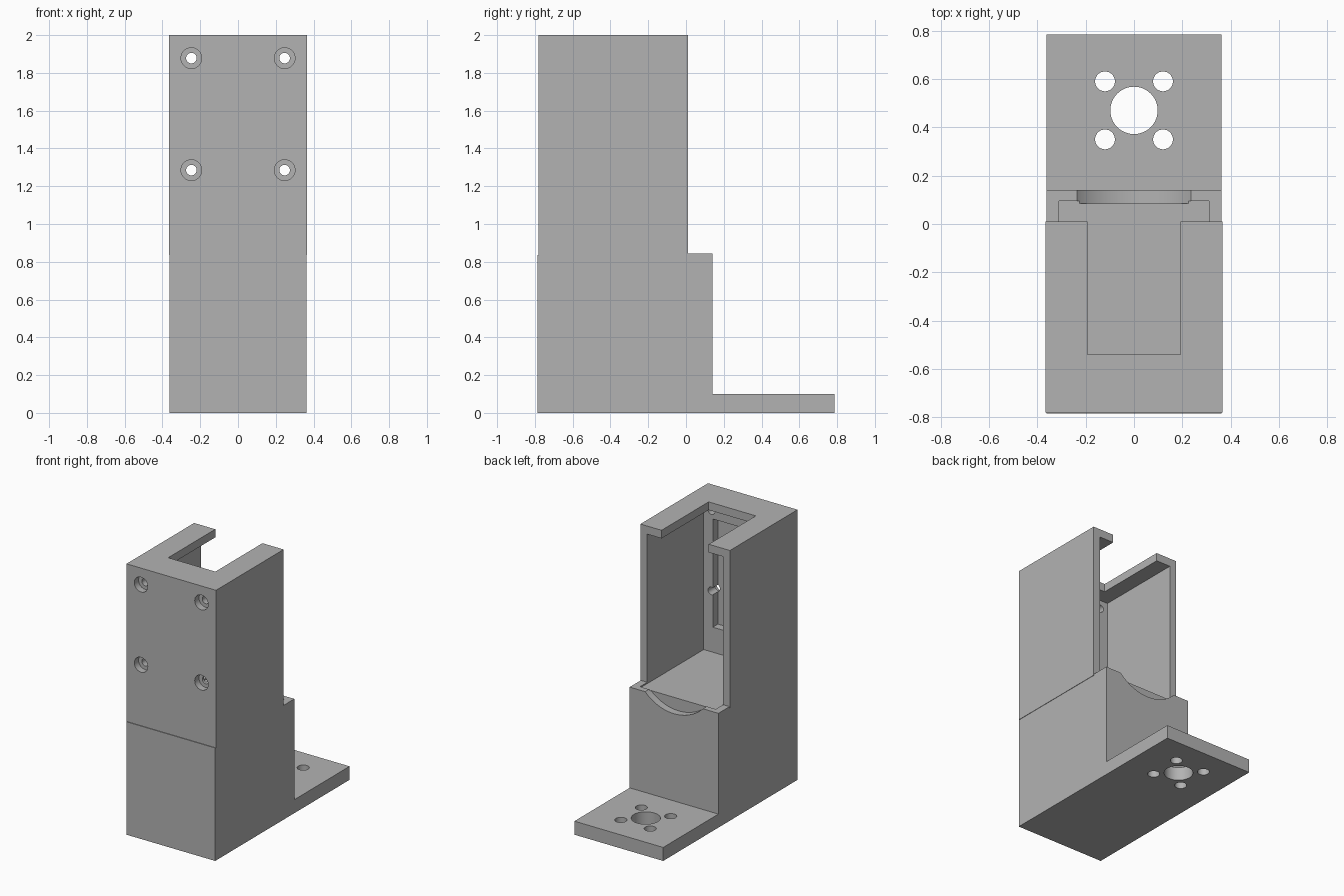
import bpy, bmesh
from mathutils import Matrix

cube = bpy.data.objects.get("Cube")
if cube:
    bpy.data.objects.remove(cube, do_unlink=True)

grey = bpy.data.materials.new("plain grey")
grey.use_nodes = True
grey.diffuse_color = (0.45, 0.45, 0.45, 1)
grey.node_tree.nodes["Principled BSDF"].inputs["Base Color"].default_value = (0.45, 0.45, 0.45, 1)


def make(name, bm):
    bmesh.ops.recalc_face_normals(bm, faces=bm.faces)
    mesh = bpy.data.meshes.new(name)
    bm.to_mesh(mesh)
    bm.free()
    mesh.materials.append(grey)
    ob = bpy.data.objects.new(name, mesh)
    bpy.context.collection.objects.link(ob)
    return ob


def box(name, x, y, z):
    bm = bmesh.new()
    bmesh.ops.create_cube(bm, size=1)
    for v in bm.verts:
        v.co = [r[0] if c < 0 else r[1] for c, r in zip(v.co, (x, y, z))]
    return make(name, bm)


def cylinder(name, centre, radius, length, along_y=False, sides=48):
    bm = bmesh.new()
    turn = Matrix.Rotation(1.5707963, 4, 'X') if along_y else Matrix()
    bmesh.ops.create_cone(bm, cap_ends=True, segments=sides, radius1=radius, radius2=radius,
                          depth=length, matrix=Matrix.Translation(centre) @ turn)
    return make(name, bm)


def side_profile(name, half_width, points):
    bm = bmesh.new()
    face = bm.faces.new([bm.verts.new((-half_width, y, z)) for y, z in points])
    new = bmesh.ops.extrude_face_region(bm, geom=[face])["geom"]
    bmesh.ops.translate(bm, vec=(2 * half_width, 0, 0),
                        verts=[g for g in new if isinstance(g, bmesh.types.BMVert)])
    return make(name, bm)


def carve(target, cutters):
    bpy.context.view_layer.objects.active = target
    for cutter in cutters:
        mod = target.modifiers.new("cut", 'BOOLEAN')
        mod.operation, mod.solver, mod.object = 'DIFFERENCE', 'EXACT', cutter
        bpy.ops.object.modifier_apply(modifier=mod.name)
        bpy.data.objects.remove(cutter, do_unlink=True)
    bpy.ops.object.select_all(action='DESELECT')
    target.select_set(True)
    bpy.ops.object.shade_smooth_by_angle(angle=0.5)


SEAM, BACK = 0.835, 0.01

# Lower block with its mounting foot
lower = side_profile("lower_block", 0.363, [
    (-0.785, 0), (0.785, 0), (0.785, 0.1), (0.14, 0.1),
    (0.14, 0.845), (BACK, 0.845), (BACK, SEAM), (-0.785, SEAM)])
cuts = [box("floor_recess", (-0.31, 0.31), (-0.1, 0.095), (SEAM, 1)),
        cylinder("curved_notch", (0, 0.185, 1.075), 0.33, 0.2, True, 96),
        cylinder("centre_bore", (0, 0.47, 0.05), 0.098, 0.3)]
for x in (-0.12, 0.12):
    for y in (0.35, 0.59):
        cuts.append(cylinder("foot_hole", (x, y, 0.05), 0.041, 0.3))
carve(lower, cuts)

# Upper housing, open at the back, with a slotted top
upper = box("upper_housing", (-0.366, 0.366), (-0.78, BACK), (SEAM, 2))
cuts = [box("cavity", (-0.31, 0.31), (-0.65, 0.2), (0.7, 1.94)),
        box("top_slot", (-0.193, 0.193), (-0.54, 0.2), (1.8, 2.2)),
        box("wall_pocket", (-0.236, 0.236), (-0.71, -0.6), (1.02, 1.82))]
# Counterbored screw holes through the front wall
for x in (-0.247, 0.247):
    for z in (1.285, 1.878):
        cuts.append(cylinder("screw_hole", (x, -0.7, z), 0.028, 0.3, True, 32))
        cuts.append(cylinder("screw_head_bore", (x, -0.78, z), 0.055, 0.1, True, 32))
carve(upper, cuts)
